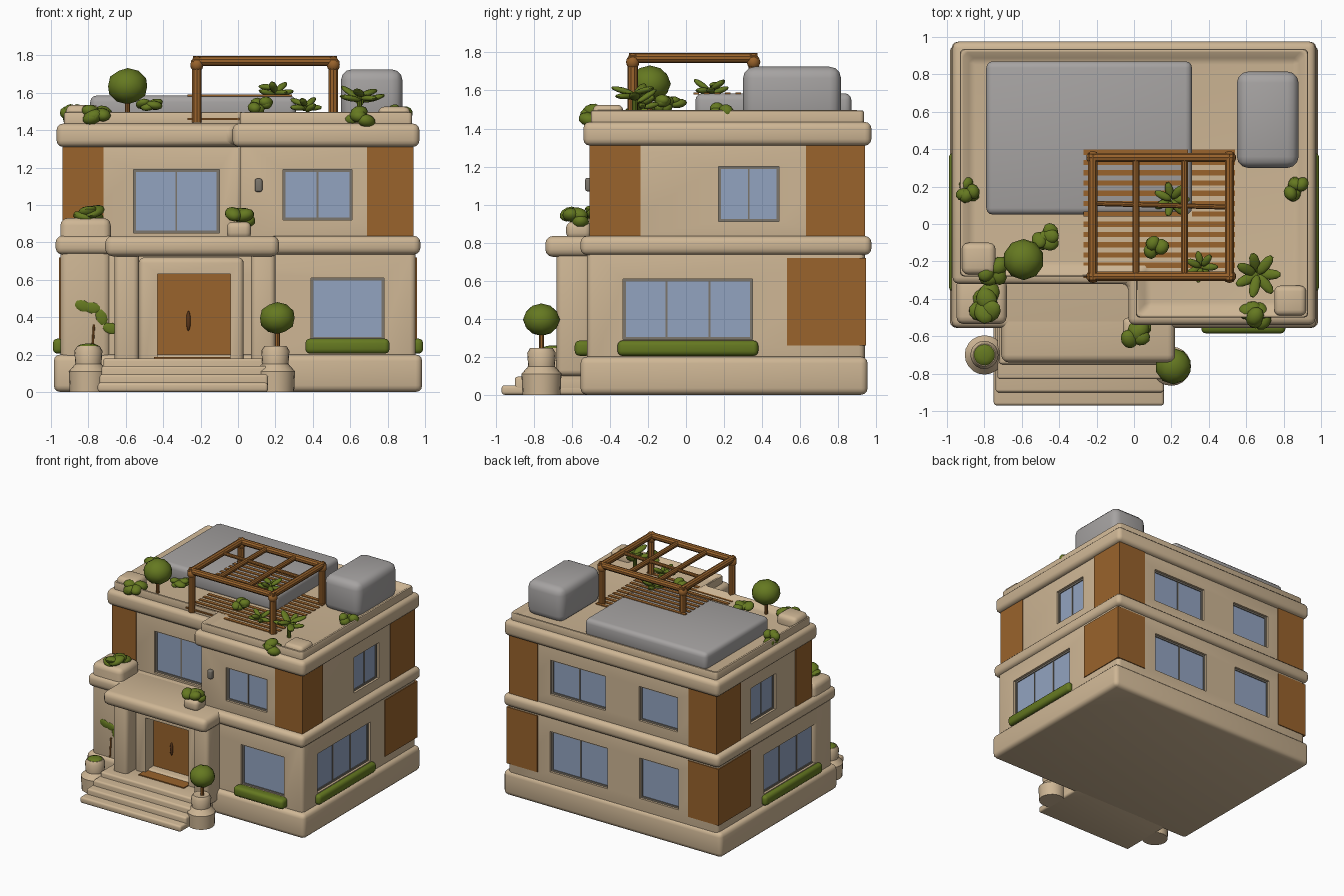
import bpy, bmesh, math, random
from mathutils import Vector, Matrix

random.seed(4)
if "Cube" in bpy.data.objects:
    bpy.data.objects.remove(bpy.data.objects["Cube"])

def material(name, r, g, b):
    m = bpy.data.materials.new(name)
    m.use_nodes = True
    m.diffuse_color = (r, g, b, 1)
    m.node_tree.nodes["Principled BSDF"].inputs["Base Color"].default_value = (r, g, b, 1)
    return m

CREAM = material("cream plaster", .62, .47, .30)
WOOD = material("brown wood", .32, .125, .025)
DARK = material("dark wood", .1, .035, .01)
GLASS = material("blue glass", .29, .37, .53)
GREEN = material("leaf green", .13, .19, .015)
GREY = material("roof grey", .38, .365, .36)
FRAME = material("window grey", .2, .18, .15)

def finish(name, bm, mat, smooth=True):
    bmesh.ops.recalc_face_normals(bm, faces=bm.faces)
    me = bpy.data.meshes.new(name)
    bm.to_mesh(me)
    bm.free()
    ob = bpy.data.objects.new(name, me)
    bpy.context.collection.objects.link(ob)
    me.materials.append(mat)
    if smooth:
        soften(ob)
    return ob

def soften(ob):
    bpy.ops.object.select_all(action='DESELECT')
    ob.select_set(True)
    bpy.context.view_layer.objects.active = ob
    bpy.ops.object.shade_smooth_by_angle(angle=math.radians(35))

def bevel(bm, width):
    if width:
        bmesh.ops.bevel(bm, geom=bm.edges[:], offset=width, segments=3, profile=.5,
                        affect='EDGES', clamp_overlap=True)

def prism(name, outline, z0, z1, mat=CREAM, round_=.03, sink=0, rim=.09):
    """Extruded outline; sink > 0 leaves a raised rim around the top."""
    bm = bmesh.new()
    base = bm.faces.new([bm.verts.new((x, y, z0)) for x, y in outline])
    new = bmesh.ops.extrude_face_region(bm, geom=[base])["geom"]
    bmesh.ops.translate(bm, vec=(0, 0, z1 - z0), verts=[v for v in new if isinstance(v, bmesh.types.BMVert)])
    if sink:
        bmesh.ops.recalc_face_normals(bm, faces=bm.faces)
        top = max(bm.faces, key=lambda f: f.calc_center_median().z)
        bmesh.ops.inset_region(bm, faces=[top], thickness=rim, depth=0)
        bmesh.ops.translate(bm, vec=(0, 0, -sink), verts=top.verts)
    bevel(bm, round_)
    return finish(name, bm, mat)

def rect(x0, x1, y0, y1):
    return [(x0, y0), (x1, y0), (x1, y1), (x0, y1)]

def box(name, x0, x1, y0, y1, z0, z1, mat=CREAM, round_=.0):
    return prism(name, rect(x0, x1, y0, y1), z0, z1, mat, round_)

def on_wall(name, side, plane, u0, u1, z0, z1, d0, d1, mat, round_=0):
    """Box on a wall; d0..d1 is measured outward from the wall plane."""
    s = 1 if side in ("left", "back") else -1
    a, b = sorted((plane + s * d0, plane + s * d1))
    if side in ("left", "right"):
        return box(name, a, b, u0, u1, z0, z1, mat, round_)
    return box(name, u0, u1, a, b, z0, z1, mat, round_)

def lathe(name, profile, at, mat, steps=20):
    bm = bmesh.new()
    vs = [bm.verts.new((r, 0, z)) for r, z in profile]
    es = [bm.edges.new(p) for p in zip(vs, vs[1:])]
    bmesh.ops.spin(bm, geom=vs + es, cent=(0, 0, 0), axis=(0, 0, 1), angle=math.tau, steps=steps)
    bmesh.ops.remove_doubles(bm, verts=bm.verts, dist=.0005)
    bmesh.ops.translate(bm, vec=at, verts=bm.verts)
    return finish(name, bm, mat)

def rod(name, a, b, r, mat=WOOD):
    a, b = Vector(a), Vector(b)
    bm = bmesh.new()
    turn = (b - a).to_track_quat('Z', 'Y').to_matrix().to_4x4()
    bmesh.ops.create_cone(bm, cap_ends=True, segments=10, radius1=r, radius2=r, depth=(b - a).length,
                          matrix=Matrix.Translation((a + b) / 2) @ turn)
    return finish(name, bm, mat)

def blobs(name, items, mat=GREEN):
    """Ellipsoids given as (centre, size, tilt, heading)."""
    bm = bmesh.new()
    for c, s, tilt, head in items:
        m = (Matrix.Translation(c) @ Matrix.Rotation(head, 4, 'Z') @ Matrix.Rotation(tilt, 4, 'Y')
             @ Matrix.Diagonal((*s, 1)))
        bmesh.ops.create_icosphere(bm, subdivisions=2, radius=1, matrix=m)
    return finish(name, bm, mat)

def bush(name, x, y, z, r, h):
    blobs(name, [((x + random.uniform(-.5, .5) * r, y + random.uniform(-.5, .5) * r, z + random.uniform(-.4, .4) * h),
                  (r * .6, r * .5, h * .6), random.uniform(-.4, .4), i) for i in range(6)])

def leafy(name, x, y, z, r, n=7):
    items = []
    for i in range(n):
        a = math.tau * i / n
        items.append(((x + math.cos(a) * r * .5, y + math.sin(a) * r * .5, z + .03 * (i % 2)),
                      (r * .5, r * .22, .016), random.uniform(-.6, .1), a))
    blobs(name, items)

def ball_tree(name, x, y, z0, z, r):
    rod(name + "_trunk", (x, y, z0), (x, y, z), .014)
    blobs(name + "_crown", [((x, y, z), (r, r, r * .88), 0, 0)])

def storey(o):
    """Stepped plan of the upper floor, grown outward by o."""
    l, r, f, b = -.93 - o, .93 + o, -.5 - o, .935 + o
    return [(l, -.28 - o), (.01 - o, -.28 - o), (.01 - o, f), (r, f), (r, b), (l, b)]

# Walls, plinth, bands and roof
lower = prism("ground_floor", rect(-.95, .95, -.52, .94), .1, .78)
upper = prism("upper_floor", storey(0), .78, 1.36, round_=.02)
box("plinth", -.985, .985, -.555, .955, 0, .2, round_=.035)
box("middle_band", -.975, .975, -.555, .975, .735, .835, round_=.035)
prism("cornice", storey(.04), 1.31, 1.435, round_=.035)
prism("parapet", storey(0), 1.4, 1.505, round_=.02, sink=.045)
box("parapet_corner_right_front", -.92, -.74, -.27, -.1, 1.42, 1.535, round_=.035)
box("parapet_corner_left_front", .75, .92, -.49, -.33, 1.42, 1.525, round_=.03)

# Windows: wall, side, plane, extents, mullion count
windows = [
    (upper, "front", -.28, -.56, -.1, .85, 1.19, 1), (upper, "front", -.5, .24, .61, .92, 1.19, 1),
    (lower, "front", -.52, .39, .78, .28, .61, 0),
    (upper, "back", .935, -.58, -.23, .92, 1.2, 0), (upper, "back", .935, .07, .57, .92, 1.2, 1),
    (lower, "back", .94, -.59, -.24, .29, .62, 0), (lower, "back", .94, .05, .57, .29, .62, 1)]
for side, s in (("left", 1), ("right", -1)):
    windows += [(upper, side, s * .93, .17, .49, .91, 1.2, 1), (lower, side, s * .95, -.33, .35, .29, .61, 2)]

def cut(wall, cutter):
    mod = wall.modifiers.new("opening", 'BOOLEAN')
    mod.operation, mod.solver, mod.object = 'DIFFERENCE', 'EXACT', cutter
    bpy.context.view_layer.objects.active = wall
    bpy.ops.object.modifier_apply(modifier=mod.name)
    bpy.data.objects.remove(cutter)

for i, (wall, side, p, u0, u1, z0, z1, bars) in enumerate(windows):
    n = f"{side}_window_{i}"
    cut(wall, on_wall(n + "_cutter", side, p, u0, u1, z0, z1, -.04, .05, CREAM))
    on_wall(n + "_glass", side, p, u0, u1, z0, z1, -.045, -.025, GLASS)
    w = .014
    for a, b, c, d in ((u0, u0 + w, z0, z1), (u1 - w, u1, z0, z1), (u0, u1, z0, z0 + w), (u0, u1, z1 - w, z1)):
        on_wall(n + "_frame", side, p, a, b, c, d, -.04, -.018, FRAME)
    for k in range(bars):
        m = u0 + (u1 - u0) * (k + 1) / (bars + 1)
        on_wall(n + "_mullion", side, p, m - .005, m + .005, z0, z1, -.04, -.02, FRAME)
soften(lower)
soften(upper)

# Wood cladding wrapped round the corners
e = .007
box("front_left_cladding", .69, .93 + e, -.5 - e, -.24, .82, 1.32, WOOD)
box("front_right_cladding", -.93 - e, -.72, -.28 - e, -.08, .82, 1.32, WOOD)
for s, n in ((1, "left"), (-1, "right")):
    for z0, z1, x, b, y, inner in ((.82, 1.32, .93, .935, .63, .68), (.26, .72, .95, .94, .53, .68)):
        xs = sorted((s * inner, s * (x + e)))
        box(f"back_{n}_cladding", *xs, y, b + e, z0, z1, WOOD)

# Planters under the windows
box("front_planter", .36, .81, -.585, -.5, .205, .285, GREEN, .025)
for s, n in ((1, "left"), (-1, "right")):
    box(n + "_planter", *sorted((s * .93, s * .99)), -.36, .38, .205, .285, GREEN, .025)

# Porch: pillar, canopy, columns, door and steps
box("corner_pillar", -.95, -.68, -.535, -.29, .1, .93, round_=.04)
box("canopy", -.71, .22, -.74, -.28, .725, .835, round_=.04)
box("canopy_pot", -.06, .07, -.63, -.5, .82, .91, round_=.03)
for x in (-.595, .135):
    box("porch_column", x - .065, x + .065, -.68, -.5, .1, .76, round_=.03)
surround = box("door_surround", -.53, .03, -.58, -.48, .1, .72, round_=.03)
for wall in (surround, lower):
    cut(wall, box("door_cutter", -.43, -.04, -.7, -.46, .18, .63))
    soften(wall)
box("door", -.43, -.04, -.475, -.45, .18, .63, WOOD)
blobs("door_handle", [((-.265, -.478, .38), (.012, .012, .055), 0, 0)], DARK)
box("door_mat", -.45, -.04, -.64, -.475, .18, .188, WOOD)
for i, (y, h) in enumerate(((-.97, .05), (-.9, .095), (-.83, .14), (-.75, .18))):
    box(f"step_{i}", -.75 + .01 * i, .16, y, -.5, 0, h, round_=.015)
box("wall_lamp", .09, .13, -.53, -.49, 1.07, 1.14, FRAME, .01)

# Pots flanking the steps
for x, y, n in ((-.8, -.7, "right"), (.2, -.76, "left")):
    lathe(n + "_pot", [(0, 0), (.1, 0), (.105, .11), (.07, .15), (.075, .22), (.06, .245), (0, .24)], (x, y, 0), CREAM)
blobs("pot_moss", [((-.8, -.7, .24), (.06, .06, .02), 0, 0)])
ball_tree("porch_tree", .21, -.76, .2, .395, .097)
rod("ivy_stem", (-.78, -.537, .2), (-.77, -.537, .36), .006)
blobs("wall_ivy", [((-.83 + .05 * i, -.536, z), (.045, .008, .03), t, 0)
                   for i, (z, t) in enumerate(((.46, .4), (.45, .2), (.4, 1.2), (.34, .3)))])

# Roof slab and roof room
box("roof_slab", -.79, .31, .05, .87, 1.44, 1.585, GREY, .035)
box("roof_room", .55, .88, .3, .815, 1.44, 1.725, GREY, .06)

# Deck slats and pergola
for i in range(13):
    y = -.29 + .055 * i
    if y < .04:
        box("deck_slat", -.27, .54, y, y + .028, 1.455, 1.466, WOOD)
    else:
        box("slab_slat", -.27, .29, y, y + .028, 1.58, 1.59, WOOD)
        box("deck_slat", .31, .54, y, y + .028, 1.455, 1.466, WOOD)
px, py, top = (-.22, .51), (-.28, .355), 1.77
for x in px:
    rod("pergola_side_beam", (x, py[0] - .02, top), (x, py[1] + .02, top), .026)
    for y in py:
        rod("pergola_post", (x, y, 1.44), (x, y, top), .027)
        blobs("pergola_joint", [((x, y, top - .02), (.036, .036, .04), 0, 0)], WOOD)
for y in py:
    rod("pergola_end_beam", (px[0] - .02, y, top), (px[1] + .02, y, top), .026)
for x in (.01, .27):
    rod("pergola_rafter", (x, py[0], top), (x, py[1], top), .02)
rod("pergola_cross_bar", (px[0], .11, top), (px[1], .09, top), .014)

# Roof and ledge planting
ball_tree("roof_tree", -.59, -.19, 1.45, 1.635, .11)
for x, y, z, r, h in ((-.75, -.25, 1.48, .09, .06), (-.48, -.07, 1.53, .08, .04), (.65, -.48, 1.47, .09, .06),
                      (.87, .18, 1.48, .07, .06), (-.88, .18, 1.48, .07, .06), (.12, -.13, 1.53, .07, .05),
                      (-.82, -.42, .945, .11, .05), (0, -.57, .93, .09, .06)):
    bush("bush", x, y, z, r, h)
leafy("fern_corner", .66, -.27, 1.57, .13)
leafy("fern_pergola", .2, .13, 1.6, .1)
leafy("fern_deck", .36, -.23, 1.52, .09)
rod("fern_stem", (.65, -.27, 1.45), (.65, -.27, 1.58), .015, GREEN)
